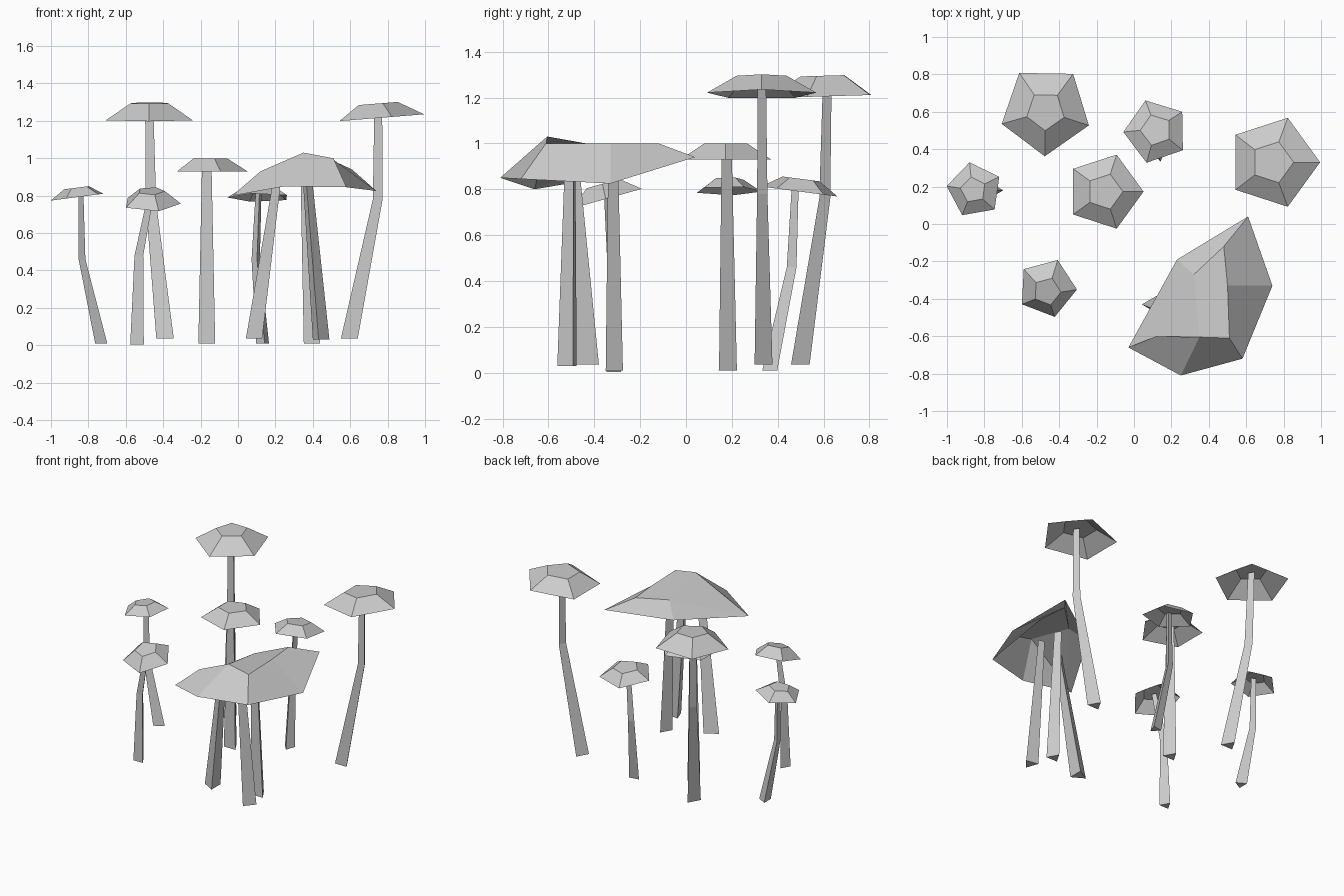
import bpy, bmesh
from math import sin, cos, radians

if "Cube" in bpy.data.objects:
    bpy.data.objects.remove(bpy.data.objects["Cube"])


def make(name, verts, faces):
    me = bpy.data.meshes.new(name)
    me.from_pydata(verts, [], faces)
    bm = bmesh.new()
    bm.from_mesh(me)
    bmesh.ops.recalc_face_normals(bm, faces=bm.faces)
    bm.to_mesh(me)
    bm.free()
    ob = bpy.data.objects.new(name, me)
    bpy.context.collection.objects.link(ob)
    return ob


# Three-sided tapered stem through (x, y, z, radius) stations
def stem(name, path, turn=90):
    verts, faces = [], []
    for x, y, z, r in path:
        for i in range(3):
            a = radians(turn + 120 * i)
            verts.append((x + r * cos(a), y + r * sin(a), z))
    for k in range(0, 3 * len(path) - 3, 3):
        for i in range(3):
            j = (i + 1) % 3
            faces.append((k + i, k + j, k + 3 + j, k + 3 + i))
    n = len(verts)
    faces += [(2, 1, 0), (n - 3, n - 2, n - 1)]
    return make(name, verts, faces)


# Hollow five-sided cap, open below: rim ring, crown ring, slope in x and y
def cap(name, centre, r_rim, r_top, depth, turn, slope=(0, 0)):
    cx, cy, cz = centre
    sx, sy = slope
    verts = []
    for r, d in ((r_rim, 0), (r_top, depth)):
        for i in range(5):
            a = radians(turn + 72 * i)
            dx, dy = r * cos(a), r * sin(a)
            verts.append((cx + dx - sx * d, cy + dy - sy * d,
                          cz + d + sx * dx + sy * dy))
    faces = [(i, (i + 1) % 5, 5 + (i + 1) % 5, 5 + i) for i in range(5)]
    return make(name, verts, faces + [(5, 6, 7, 8, 9)])


# Tall mushrooms
cap("tall_left_cap", (-.473, .607, 1.205), .245, .105, .09, 269, (0, .03))
stem("tall_left_stem", [(-.39, .485, .035, .054), (-.465, .597, .76, .032),
                        (-.475, .61, 1.285, .025)])
cap("tall_right_cap", (.745, .33, 1.215), .25, .115, .077, 0, (.08, 0))
stem("tall_right_stem", [(.595, .325, .035, .052), (.747, .325, .78, .03),
                         (.75, .325, 1.28, .024)])

# Middle mushroom
cap("middle_cap", (-.157, .173, .93), .208, .098, .07, 0)
stem("middle_stem", [(-.167, .17, .01, .052), (-.167, .17, .98, .029)])

# Small mushrooms
cap("small_left_cap", (-.853, .182, .793), .15, .07, .05, 100, (.13, 0))
stem("small_left_stem", [(-.742, .18, .01, .043), (-.84, .18, .46, .024),
                         (-.845, .182, .83, .018)], 0)
cap("small_back_cap", (.118, .495, .79), .175, .085, .055, 109, (0, -.13))
stem("small_back_stem", [(.135, .372, .01, .04), (.097, .465, .46, .026),
                         (.112, .48, .83, .018)], -80)
cap("small_front_cap", (-.465, -.342, .76), .16, .075, .065, -3, (0, .28))
stem("small_front_stem", [(-.54, -.325, .003, .042), (-.53, -.33, .48, .027),
                          (-.465, -.35, .81, .018)])

# Large merged cap, open below
rim = [(-.03, -.66, .80), (.25, -.81, .85), (.58, -.72, .845),
       (.74, -.33, .825), (.61, .04, .94), (.23, -.19, .88)]
crown = [(.12, -.60, .93), (.35, -.605, 1.03), (.51, -.61, 1.0),
         (.50, -.33, 1.0), (.48, -.12, 1.0), (.32, -.27, .97)]
sides = [(i, i + 1, 7 + i, 6 + i) for i in range(5)]
make("large_cap", rim + crown,
     sides + [(7, 8, 9, 10, 11), (5, 0, 11), (0, 6, 7), (0, 7, 11)])

# Three leaning stems under the large cap
stem("large_left_stem", [(.10, -.43, .035, .058), (.22, -.49, .91, .027)], 180)
stem("large_middle_stem", [(.395, -.325, .01, .05), (.358, -.325, .95, .028)])
stem("large_right_stem", [(.44, -.51, .03, .052), (.363, -.50, .96, .027)], -100)
